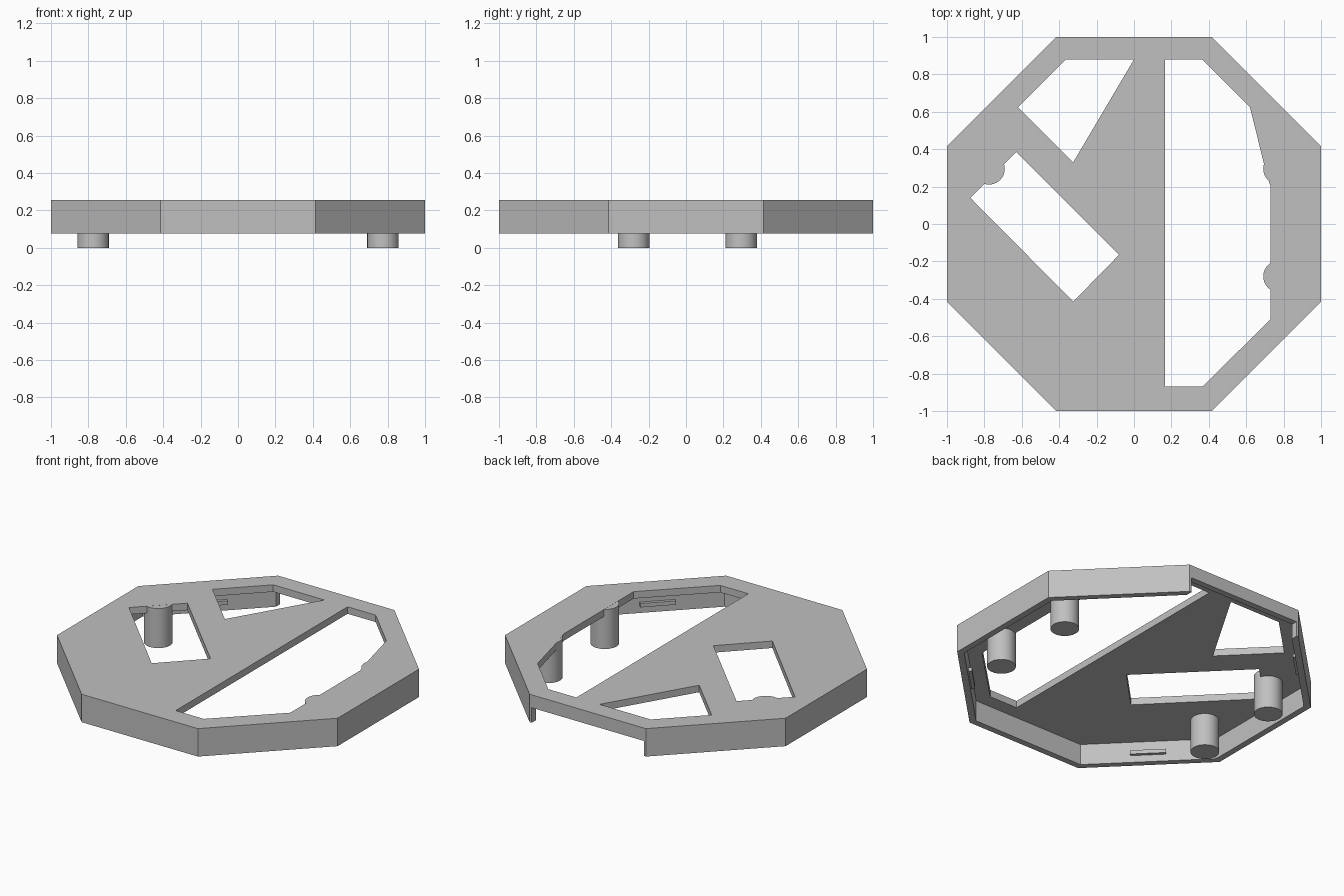
import bpy, bmesh, math

cube = bpy.data.objects.get("Cube")
if cube:
    bpy.data.objects.remove(cube, do_unlink=True)

GREY = (0.53, 0.53, 0.53, 1)
grey = bpy.data.materials.new("plain grey")
grey.use_nodes = True
grey.diffuse_color = GREY
grey.node_tree.nodes["Principled BSDF"].inputs["Base Color"].default_value = GREY

TOP, RIM, PLATE, WALL = 0.255, 0.075, 0.045, 0.04


def prism(name, points, z0, z1):
    """Extrude a flat outline between two heights."""
    bm = bmesh.new()
    face = bm.faces.new([bm.verts.new((x, y, z0)) for x, y in points])
    ext = bmesh.ops.extrude_face_region(bm, geom=[face])
    for v in ext["geom"]:
        if isinstance(v, bmesh.types.BMVert):
            v.co.z = z1
    bmesh.ops.recalc_face_normals(bm, faces=bm.faces)
    mesh = bpy.data.meshes.new(name)
    bm.to_mesh(mesh)
    bm.free()
    mesh.materials.append(grey)
    obj = bpy.data.objects.new(name, mesh)
    bpy.context.collection.objects.link(obj)
    return obj


def octagon(apothem):
    r = apothem / math.cos(math.pi / 8)
    angles = [math.pi / 8 + i * math.pi / 4 for i in range(8)]
    return [(r * math.cos(a), r * math.sin(a)) for a in angles]


def box(x0, x1, y0, y1):
    return [(x0, y0), (x1, y0), (x1, y1), (x0, y1)]


def cut(obj, cutter):
    """Subtract the cutter from the object, then discard it."""
    cutter.hide_render = True
    mod = obj.modifiers.new("cut", "BOOLEAN")
    mod.operation = "DIFFERENCE"
    mod.solver = "EXACT"
    mod.object = cutter
    bpy.context.view_layer.objects.active = obj
    bpy.ops.object.modifier_apply(modifier=mod.name)
    bpy.data.objects.remove(cutter, do_unlink=True)


# Octagonal lid, hollow underneath
lid = prism("octagonal_lid", octagon(1), RIM, TOP)
cut(lid, prism("hollow", octagon(1 - WALL), RIM - 0.1, TOP - PLATE))

# Openings through the top plate
long_opening = [(0.165, 0.88), (0.365, 0.88), (0.62, 0.625), (0.7, 0.3),
                (0.73, 0.2), (0.73, -0.51), (0.365, -0.87), (0.165, -0.87)]
slanted_opening = [(-0.63, 0.385), (-0.08, -0.165), (-0.325, -0.415), (-0.875, 0.14)]
corner_opening = [(-0.365, 0.88), (0, 0.88), (-0.325, 0.33), (-0.62, 0.625)]
for outline in (long_opening, slanted_opening, corner_opening):
    cut(lid, prism("opening", outline, TOP - 0.1, TOP + 0.1))

# Wide notch under the lip of the back wall
cut(lid, prism("notch", box(-0.4, 0.4, 0.9, 1.1), RIM - 0.1, 0.172))

# Four round legs reaching up to the top surface
for side, x in (("right", -0.775), ("left", 0.775)):
    for end, y in (("front", -0.28), ("back", 0.295)):
        circle = [(x + 0.084 * math.cos(i * math.tau / 40),
                   y + 0.084 * math.sin(i * math.tau / 40)) for i in range(40)]
        leg = prism(f"{end}_{side}_leg", circle, 0, TOP - 0.0005)
        bpy.ops.object.select_all(action="DESELECT")
        leg.select_set(True)
        bpy.context.view_layer.objects.active = leg
        bpy.ops.object.shade_smooth_by_angle(angle=math.radians(30))

# Small snap ridges inside the diagonal walls
for i in range(4):
    inner = 1 - WALL
    ridge = prism(f"snap_ridge_{i + 1}",
                  box(inner - 0.02, inner + 0.01, -0.105, 0.105), 0.12, 0.145)
    ridge.rotation_euler.z = math.pi / 4 + i * math.pi / 2
